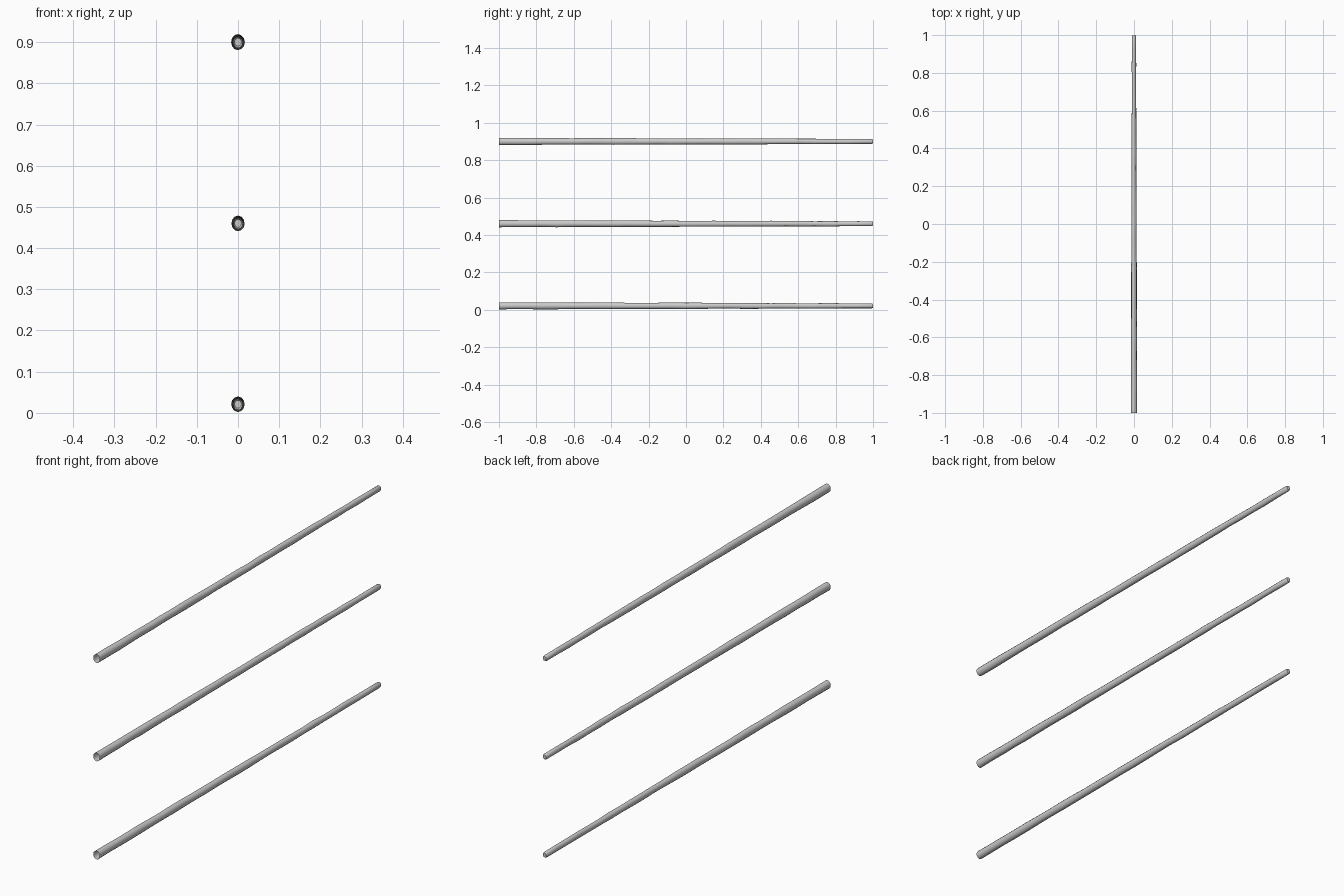
import bpy, bmesh, math, random

if "Cube" in bpy.data.objects:
    bpy.data.objects.remove(bpy.data.objects["Cube"])

SIDES, RINGS = 12, 26

def make_pole(name, z, seed):
    """Slightly knobbly tapered pole along y: open at the front, closed at the back."""
    rng = random.Random(seed)
    bm = bmesh.new()
    loops = []
    for i in range(RINGS + 1):
        t = i / RINGS
        # taper, with a little hand-cut irregularity away from the ends
        wob = 0.0009 if 0 < i < RINGS - 1 else 0.0
        rx = 0.0160 + (0.0110 - 0.0160) * t + rng.uniform(-wob, wob)
        rz = 0.0190 + (0.0130 - 0.0190) * t + rng.uniform(-wob, wob)
        cx, cz = rng.uniform(-wob, wob) * 0.6, rng.uniform(-wob, wob) * 0.6
        y = -1 + 1.994 * t
        loops.append([bm.verts.new((cx + rx * math.cos(a), y, z + cz + rz * math.sin(a)))
                      for a in (2 * math.pi * k / SIDES for k in range(SIDES))])
    # rounded back tip
    loops.append([bm.verts.new((v.co.x * 0.75, 1.0, z + (v.co.z - z) * 0.75)) for v in loops[-1]])
    for a, b in zip(loops, loops[1:]):
        for k in range(SIDES):
            n = (k + 1) % SIDES
            bm.faces.new((a[k], b[k], b[n], a[n]))
    bm.faces.new(loops[-1])
    bm.normal_update()
    # make the skin face outward
    f = bm.faces[:][0]
    c = f.calc_center_median()
    if f.normal.x * c.x + f.normal.z * (c.z - z) < 0:
        bmesh.ops.reverse_faces(bm, faces=bm.faces[:])
    bmesh.ops.recalc_face_normals(bm, faces=bm.faces[:])
    mesh = bpy.data.meshes.new(name)
    bm.to_mesh(mesh)
    bm.free()
    ob = bpy.data.objects.new(name, mesh)
    bpy.context.collection.objects.link(ob)
    bpy.ops.object.select_all(action='DESELECT')
    ob.select_set(True)
    bpy.context.view_layer.objects.active = ob
    bpy.ops.object.shade_smooth_by_angle(angle=math.radians(40))

# three stacked rails
for i, (name, z) in enumerate((("lower_pole", 0.021), ("middle_pole", 0.46), ("upper_pole", 0.90))):
    make_pole(name, z, 3 + i)
